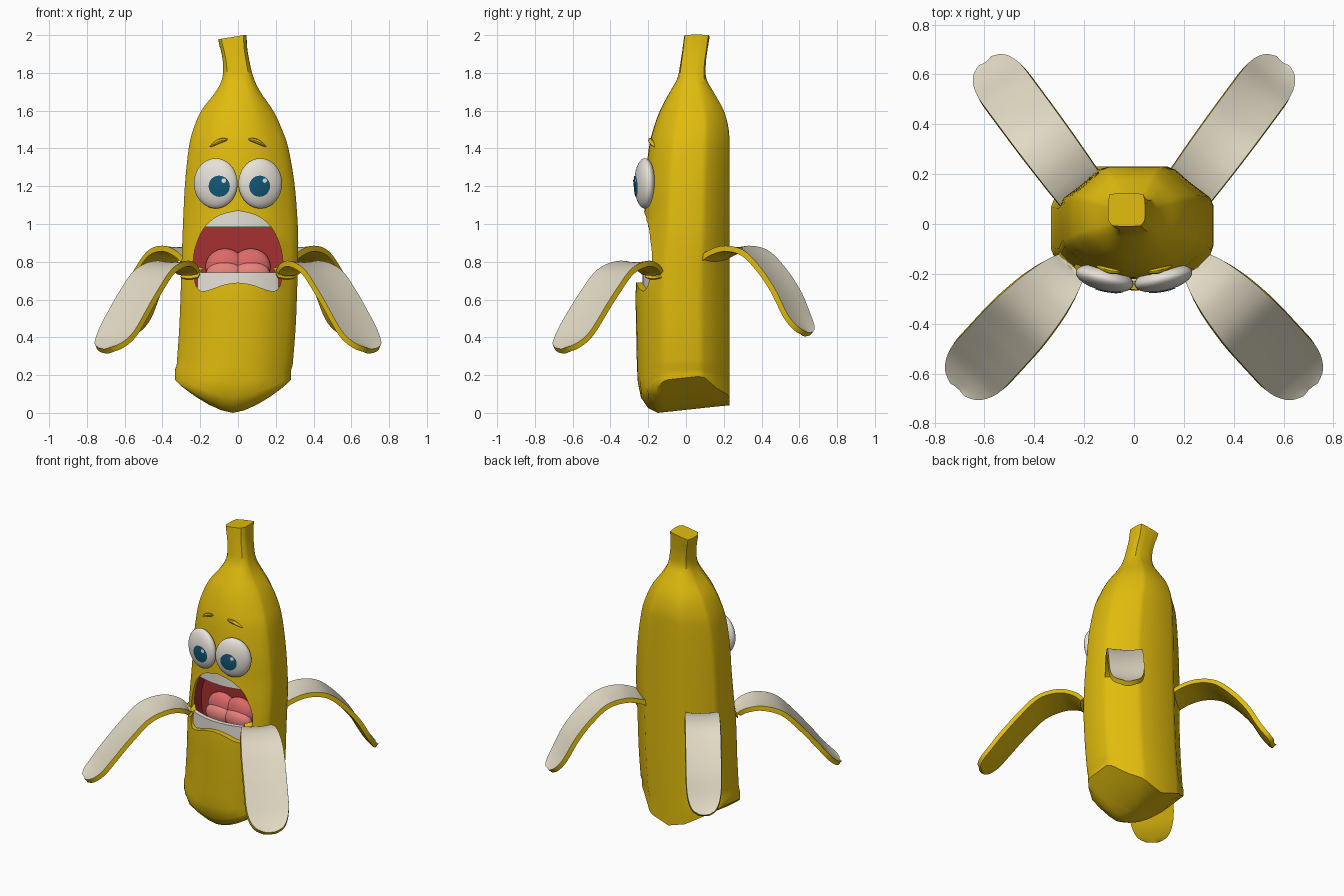
import bpy, bmesh, math
from mathutils import Vector

if "Cube" in bpy.data.objects:
    bpy.data.objects.remove(bpy.data.objects["Cube"])


def mat(name, r, g, b):
    m = bpy.data.materials.new(name)
    m.diffuse_color = (r, g, b, 1)
    m.use_nodes = True
    m.node_tree.nodes["Principled BSDF"].inputs["Base Color"].default_value = m.diffuse_color
    return m


YELLOW = mat("banana yellow", .75, .50, .004)
CREAM = mat("peel inside cream", .75, .70, .55)
WHITE = mat("eye and tooth white", .82, .78, .70)
BLUE = mat("iris blue", .006, .10, .19)
RED = mat("mouth red", .38, .03, .03)
PINK = mat("tongue pink", .72, .14, .14)
LIGHT = mat("tongue light pink", .80, .22, .20)


def spline(pts, n):
    """Catmull-Rom samples through points of any dimension."""
    p = [pts[0]] + list(pts) + [pts[-1]]
    out = []
    for i in range(1, len(p) - 2):
        for k in range(n):
            t = k / n
            out.append(tuple(
                .5 * (2*b + (c-a)*t + (2*a-5*b+4*c-d)*t*t + (3*b-a-3*c+d)*t**3)
                for a, b, c, d in zip(p[i-1], p[i], p[i+1], p[i+2])))
    return out + [tuple(pts[-1])]


def smooth(ob, angle=38):
    bpy.ops.object.select_all(action='DESELECT')
    ob.select_set(True)
    bpy.context.view_layer.objects.active = ob
    bpy.ops.object.shade_smooth_by_angle(angle=math.radians(angle))


def make(name, verts, faces, mats, idx=None, angle=38):
    me = bpy.data.meshes.new(name)
    me.from_pydata([tuple(v) for v in verts], [], faces)
    for m in mats:
        me.materials.append(m)
    if idx:
        for f, i in zip(me.polygons, idx):
            f.material_index = i
    bm = bmesh.new()
    bm.from_mesh(me)
    bmesh.ops.recalc_face_normals(bm, faces=bm.faces)
    bm.to_mesh(me)
    bm.free()
    ob = bpy.data.objects.new(name, me)
    bpy.context.collection.objects.link(ob)
    smooth(ob, angle)
    return ob


def loft(name, rings, mats, rule=lambda i, j: 0, angle=38):
    """Closed rings joined in order and capped at both ends."""
    n = len(rings[0])
    verts = [v for r in rings for v in r]
    faces, idx = [], []
    for i in range(len(rings) - 1):
        for j in range(n):
            k = (j + 1) % n
            faces.append((i*n+j, i*n+k, (i+1)*n+k, (i+1)*n+j))
            idx.append(rule(i, j))
    last = (len(rings) - 1) * n
    faces += [tuple(range(n)), tuple(range(last, last + n))]
    return make(name, verts, faces, mats, idx + [0, len(mats) - 1 if name == "mouth_cutter" else 0], angle)


# Body cross-section: rounded front, flat sides, bevelled back
half = [(0, -1), (.2, -.985), (.42, -.93), (.65, -.8), (.86, -.58), (.97, -.44), (1, -.33),
        (1, .33), (.96, .46), (.7, .72), (.5, .95), (.4, 1), (0, 1)]
section = half + [(-x, y) for x, y in half[-2:0:-1]]


def body_ring(z, cx, rx, yf, yb, sq):
    ring = []
    for x, y in section:
        m = max(abs(x), abs(y))
        x, y = x + (x/m - x)*sq, y + (y/m - y)*sq
        ring.append((cx + x*rx, (yf+yb)/2 + y*(yb-yf)/2, z + (.012*x if z > 1.94 else 0)))
    return ring


# Bottom rings: a keel that rises to both sides and slightly to the back
rings = []
for z, s, front in ((0, .04, .135), (0, .25, .135), (0, .5, .135), (0, .75, .135), (0, 1, .135),
                    (.025, 1, .185), (.08, 1, .223), (.16, 1, .24)):
    ring = []
    for x, y in section:
        x, y = x*s, max(y*.245, -front)*s - .015
        h = .17*abs(x)**1.55 + .04*min(1, max(0, (y+.15)/.37))
        ring.append((-.027 + x*.307, y, z + h*(1 - z/.25)))
    rings.append(ring)

# Main levels: height, centre x, half width, front y, back y, squareness
levels = [(.25, -.018, .307, -.26, .23, 0), (.45, -.003, .308, -.264, .23, 0),
          (.68, .006, .308, -.265, .23, 0), (.9, .012, .307, -.238, .23, 0),
          (1.05, .012, .301, -.222, .23, 0), (1.22, .009, .289, -.215, .23, 0),
          (1.4, .003, .264, -.197, .23, 0), (1.5, -.002, .235, -.174, .226, 0),
          (1.6, -.004, .19, -.138, .2, .05), (1.7, 0, .118, -.085, .145, .25),
          (1.77, 0, .084, -.046, .108, .45), (1.85, -.008, .071, -.03, .105, .6),
          (1.93, -.022, .071, -.018, .115, .7), (1.99, -.03, .075, -.01, .124, .75)]
rings += [body_ring(*lv[:5], max(0, lv[5])) for lv in spline(levels, 4)]
body = loft("banana_body", rings, [YELLOW, RED])

# Mouth opening cut into the front: yellow lip edge, red inside
lip = spline([(0, 1.07), (.1, 1.045), (.17, .99), (.21, .92), (.235, .83), (.235, .74),
              (.22, .67), (.19, .645), (.14, .655), (.07, .68), (0, .69)], 3)
lip += [(-x, z) for x, z in lip[-2:0:-1]]
cutter = loft("mouth_cutter", [[(x, -.5, z) for x, z in lip],
                               [(x, -.2 + 1.1*x*x, z) for x, z in lip],
                               [(x, -.06, z) for x, z in lip]], [YELLOW, RED], lambda i, j: i)
cutter.hide_render = True
mod = body.modifiers.new("mouth", 'BOOLEAN')
mod.operation, mod.solver, mod.object = 'DIFFERENCE', 'EXACT', cutter
bpy.context.view_layer.objects.active = body
bpy.ops.object.modifier_apply(modifier="mouth")
bpy.data.objects.remove(cutter)
smooth(body, 46)


# Teeth: curved bands behind the lips
def teeth(name, w, y0, bottom, top):
    rows = []
    for i in range(17):
        x = w * (i/8 - 1)
        y = y0 + 1.1*x*x
        rows.append([(x, y, bottom), (x, y, top(x)), (x, y+.03, top(x)), (x, y+.03, bottom)])
    loft(name, rows, [WHITE])


teeth("upper_teeth", .175, -.2, .985, lambda x: 1.085 - 2.4*x*x)
teeth("lower_teeth", .215, -.23, .63, lambda x: .742)


def ball(name, loc, size, m, turn=0):
    bpy.ops.mesh.primitive_uv_sphere_add(segments=32, ring_count=18, location=loc, rotation=(0, 0, turn))
    ob = bpy.context.object
    ob.name, ob.scale = name, size
    ob.data.materials.append(m)
    smooth(ob, 80)


# Plates that follow the curve of an eyeball
def eye_plate(name, c, r, dx, dz, rad, lift, m, turn):
    verts, faces, n = [], [], 24
    for k in range(5):
        for j in range(n):
            a = 2*math.pi*j/n
            x, z = dx + rad*(k+.01)/4*math.cos(a), dz + rad*(k+.01)/4*math.sin(a)
            d = math.sqrt(max(0, 1 - (x/r[0])**2 - (z/r[2])**2))
            verts.append((x, -r[1]*d - lift, z))
    for k in range(4):
        for j in range(n):
            i = (j+1) % n
            faces.append((k*n+j, k*n+i, (k+1)*n+i, (k+1)*n+j))
    faces.append(tuple(range(n)))
    ob = make(name, verts, faces, [m], None, 80)
    ob.location, ob.rotation_euler = c, (0, 0, turn)
    if sum(f.normal.y * f.area for f in ob.data.polygons) > 0:
        ob.data.flip_normals()


for s, side, dx in ((-1, "left", .03), (1, "right", -.015)):
    # Tongue lobes
    ball(side + "_tongue_back", (s*.068, -.075, .775), (.104, .05, .095), PINK)
    ball(side + "_tongue_front", (s*.07, -.1, .735), (.1, .05, .068), LIGHT)
    # Eyes, turned outwards along the body
    c, r, turn = (s*.118, -.218, 1.215), (.119, .05, .133), s*.24
    ball(side + "_eye", c, r, WHITE, turn)
    eye_plate(side + "_iris", c, r, dx, -.015, .056, .003, BLUE, turn)
    eye_plate(side + "_eye_highlight", c, r, dx+.026, .015, .012, .006, WHITE, turn)
    # Brows: raised folds
    path = spline([(.055, -.192, 1.448), (.1, -.186, 1.438), (.15, -.169, 1.41)], 6)
    rows = []
    for i, (x, y, z) in enumerate(path):
        w = .003 + .01*math.sin(math.pi*i/(len(path)-1))
        rows.append([(s*x, y + w*math.cos(a*math.pi/4), z + w*math.sin(a*math.pi/4)) for a in range(8)])
    loft(side + "_brow", rows, [YELLOW])


# Peel strips: cream on top, yellow rim and underside
def peel(name, s, path, x_of_y, w_root, w_mid):
    pts = [Vector((s*x_of_y(y), y, z)) for y, z in spline(path, 7)]
    flat = pts[-1] - pts[0]
    flat.z = 0
    flat.normalize()
    across = Vector((-flat.y, flat.x, 0))
    rows, n = [], len(pts) - 1
    for i, p in enumerate(pts):
        t = i / n
        tan = (pts[min(i+1, n)] - pts[max(i-1, 0)]).normalized()
        up = tan.cross(across)
        up = up if up.dot(Vector((0, 0, 1)) + flat) > 0 else -up
        w = w_root + (w_mid - w_root)*math.sin(math.pi/2*min(1, t/.55))
        if t > .72:
            w *= math.sqrt(max(.08, 1 - ((t-.72)/.28)**2.4))
        vs = (-1, -.5, 0, .5, 1)
        top = [p + across*v*w/2 - up*.008*(1-v*v) for v in vs]
        low = [p + across*v*(w/2+.004) - up*(.03 + .01*(1-v*v)) for v in reversed(vs)]
        rows.append(top + low)
    loft(name, rows, [YELLOW, CREAM], lambda i, j: 1 if j < 4 else 0)


front = [(-.155, .735), (-.2, .785), (-.28, .805), (-.38, .76), (-.47, .64), (-.55, .51), (-.61, .41), (-.665, .345)]
back = [(.11, .81), (.18, .86), (.27, .885), (.37, .86), (.46, .77), (.54, .65), (.605, .51), (.655, .43)]
for s, side in ((-1, "left"), (1, "right")):
    peel(side + "_front_peel", s, front, lambda y: .25 + .92*(-y - .165), .11, .27)
    peel(side + "_back_peel", s, back, lambda y: .24 + .74*(y - .17), .2, .22)
